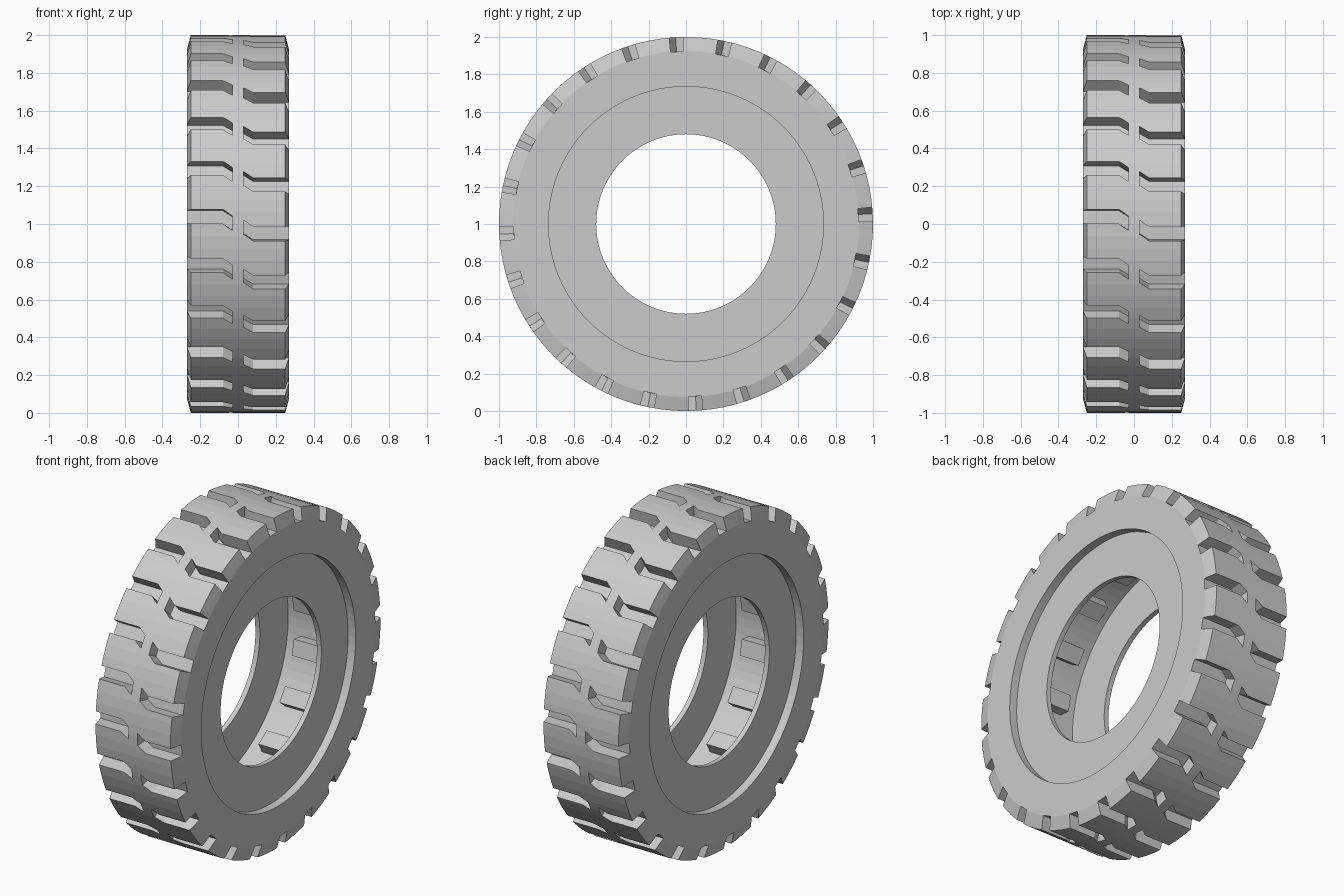
import bpy, bmesh, math

if "Cube" in bpy.data.objects:
    bpy.data.objects.remove(bpy.data.objects["Cube"])

R_OUT, R_FLOOR, R_CAV = 1.0, 0.925, 0.75
SEG = 96

rubber = bpy.data.materials.new("grey_rubber")
rubber.diffuse_color = (0.6, 0.6, 0.6, 1)
rubber.use_nodes = True
rubber.node_tree.nodes["Principled BSDF"].inputs["Base Color"].default_value = rubber.diffuse_color


def pt(x, r, deg):
    a = math.radians(deg)
    return (x, r * math.cos(a), 1 + r * math.sin(a))


def finish(bm, name):
    bmesh.ops.recalc_face_normals(bm, faces=bm.faces)
    me = bpy.data.meshes.new(name)
    bm.to_mesh(me)
    bm.free()
    me.materials.append(rubber)
    ob = bpy.data.objects.new(name, me)
    bpy.context.collection.objects.link(ob)
    return ob


def prism(bm, outline, r0, r1):
    """Solid from an (x, angle) outline between two radii."""
    lo = [bm.verts.new(pt(x, r0, a)) for x, a in outline]
    hi = [bm.verts.new(pt(x, r1, a)) for x, a in outline]
    n = len(outline)
    for i in range(n):
        j = (i + 1) % n
        bm.faces.new((lo[i], lo[j], hi[j], hi[i]))
    # cap with quads, outline is two matching rails
    for k in range(n // 2 - 1):
        for ring in (lo, hi):
            bm.faces.new((ring[k], ring[k + 1], ring[n - 2 - k], ring[n - 1 - k]))


# Tyre body: revolved hollow profile with recessed side walls
half = [(0.25, R_OUT), (0.27, R_FLOOR), (0.27, 0.735), (0.22, 0.735),
        (0.22, 0.48), (0.19, 0.48), (0.19, R_CAV)]
profile = half + [(-x, r) for x, r in reversed(half)]
bm = bmesh.new()
rings = [[bm.verts.new(pt(x, r, i * 360 / SEG)) for x, r in profile] for i in range(SEG)]
for i in range(SEG):
    a, b = rings[i], rings[(i + 1) % SEG]
    for k in range(len(profile)):
        m = (k + 1) % len(profile)
        bm.faces.new((a[k], a[m], b[m], b[k]))
tyre = finish(bm, "tyre_body")

# Tread grooves: straight from the edge, bent near the middle, staggered per side
bm = bmesh.new()
W = 2.15
for s, start in ((1, 3.0), (-1, -2.25)):
    for i in range(24):
        c = start + i * 15
        rail = [(0.03, -2.0), (0.08, 0), (0.32, 0)]
        outline = [(s * x, c + s * d - W) for x, d in rail]
        outline += [(s * x, c + s * d + W) for x, d in reversed(rail)]
        prism(bm, outline, R_FLOOR - 0.002, 1.06)
cutter = finish(bm, "groove_cutter")
cutter.hide_render = True

mod = tyre.modifiers.new("grooves", "BOOLEAN")
mod.operation = "DIFFERENCE"
mod.solver = "EXACT"
mod.object = cutter
bpy.context.view_layer.objects.active = tyre
tyre.select_set(True)
bpy.ops.object.modifier_apply(modifier=mod.name)
bpy.data.objects.remove(cutter, do_unlink=True)

# Inner ribs around the cavity wall
bm = bmesh.new()
for i in range(16):
    c = i * 22.5 + 11.25
    prism(bm, [(-0.1, c - 4), (0.1, c - 4), (0.1, c + 4), (-0.1, c + 4)], 0.68, R_CAV + 0.02)
finish(bm, "inner_ribs")
